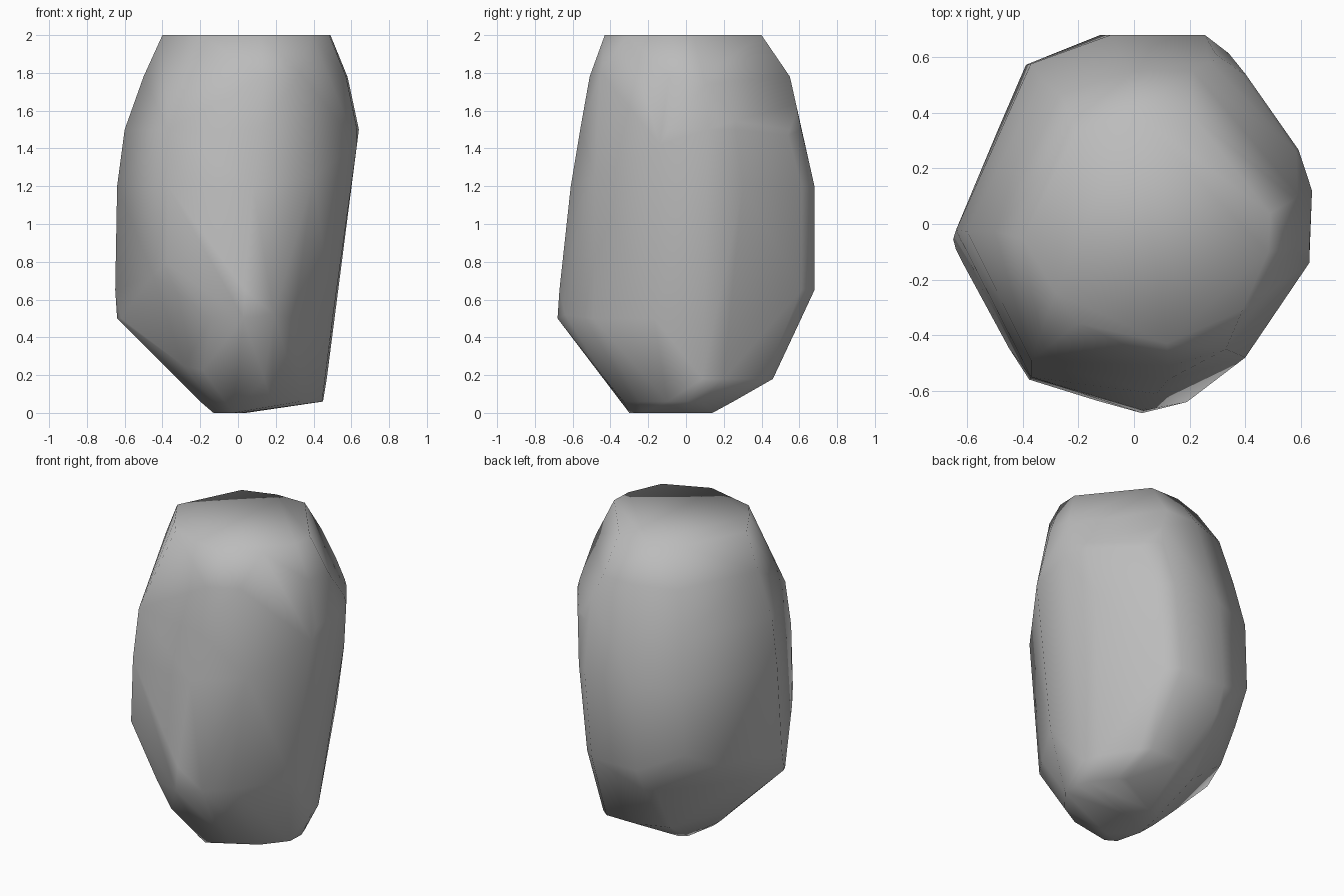
import bpy
import bmesh
from mathutils import Vector

default_cube = bpy.data.objects.get("Cube")
if default_cube:
    bpy.data.objects.remove(default_cube, do_unlink=True)

# Plan outline of the boulder, seen from above
outline = [(-.65, -.06), (-.37, .57), (-.07, .68), (.28, .68), (.37, .61),
           (.59, .28), (.64, .11), (.63, -.14), (.4, -.48),
           (.1, -.68), (-.36, -.56), (-.48, -.38)]

# Levels: height, then the extent in x and in y
levels = [(0, -.13, .05, -.3, .14),
          (.06, -.2, .45, -.33, .25),
          (.18, -.32, .47, -.43, .46),
          (.5, -.64, .51, -.68, .61),
          (.65, -.65, .53, -.67, .68),
          (1.2, -.64, .6, -.61, .68),
          (1.5, -.6, .64, -.56, .61),
          (1.78, -.5, .58, -.51, .55),
          (2, -.4, .49, -.43, .4)]

# Corners that stand out beyond the regular levels
front_left_corners = [(.19, -.64, .52), (.4, -.48, 1.25), (.33, -.45, 1.8),
                      (.39, -.31, 2), (.63, -.14, 1.42)]
front_right_corners = [(-.37, -.55, 1.2), (-.37, -.49, 1.5)]
back_left_corners = [(.4, .54, 1.47)]

# Broken faces: a point on each and the direction it faces
broken_faces = [((.4, -.48, 1.25), (.79, -.61, -.08)),    # front left side
                ((-.37, -.57, .8), (-.28, -.27, -.16)),   # front right foot
                ((-.37, .57, .75), (-.37, .3, -.25)),     # back right foot
                ((.4, .54, 1.48), (.1, .08, .06))]        # back left shoulder


def remap(value, old_low, old_high, new_low, new_high):
    """Move a value from one range to another."""
    share = (value - old_low) / (old_high - old_low)
    return new_low + share * (new_high - new_low)


def chip(mesh, point, normal):
    """Break a flat face off the boulder and close the cut."""
    geometry = mesh.verts[:] + mesh.edges[:] + mesh.faces[:]
    cut = bmesh.ops.bisect_plane(mesh, geom=geometry, dist=0.001,
                                 plane_co=Vector(point), plane_no=Vector(normal),
                                 clear_outer=True)
    edges = [item for item in cut["geom_cut"] if isinstance(item, bmesh.types.BMEdge)]
    if edges:
        bmesh.ops.contextual_create(mesh, geom=edges)


def stone_material(name, shade):
    material = bpy.data.materials.new(name)
    material.use_nodes = True
    colour = (shade, shade, shade, 1)
    material.diffuse_color = colour
    shader = next(node for node in material.node_tree.nodes if node.type == "BSDF_PRINCIPLED")
    shader.inputs["Base Color"].default_value = colour
    return material


# Boulder: the outline fitted to each level, wrapped in a convex skin
mesh = bmesh.new()
xs = [point[0] for point in outline]
ys = [point[1] for point in outline]
for height, left, right, front, back in levels:
    for x, y in outline:
        mesh.verts.new((remap(x, min(xs), max(xs), left, right),
                        remap(y, min(ys), max(ys), front, back), height))
for corner in front_left_corners + front_right_corners + back_left_corners:
    mesh.verts.new(corner)
hull = bmesh.ops.convex_hull(mesh, input=mesh.verts[:])
spare = {item for item in hull["geom_interior"] + hull["geom_unused"]
         if isinstance(item, bmesh.types.BMVert)}
bmesh.ops.delete(mesh, geom=list(spare), context="VERTS")

# Chip the broken faces off the sides
for point, normal in broken_faces:
    chip(mesh, point, normal)

# Merge nearly flat neighbours into broad facets
bmesh.ops.dissolve_limit(mesh, angle_limit=0.06, verts=mesh.verts[:], edges=mesh.edges[:])
bmesh.ops.triangulate(mesh, faces=mesh.faces[:])
bmesh.ops.recalc_face_normals(mesh, faces=mesh.faces[:])

data = bpy.data.meshes.new("boulder")
mesh.to_mesh(data)
mesh.free()
boulder = bpy.data.objects.new("boulder", data)
bpy.context.collection.objects.link(boulder)
data.materials.append(stone_material("grey stone", 0.5))
data.polygons.foreach_set("use_smooth", [True] * len(data.polygons))
